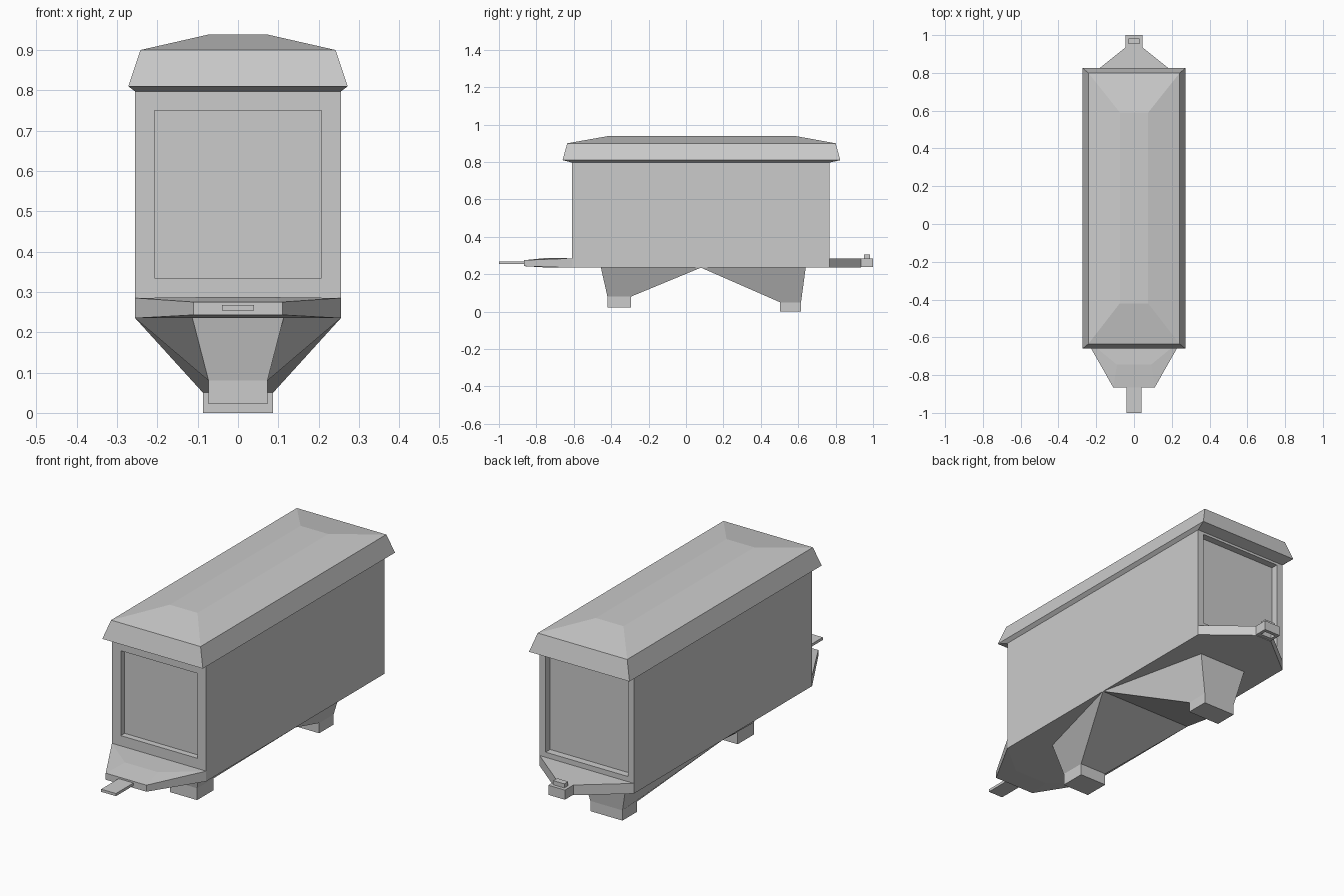
import bpy, bmesh

if "Cube" in bpy.data.objects:
    bpy.data.objects.remove(bpy.data.objects["Cube"])


def loft(name, rings):
    """Skin a stack of four-point rings and cap both ends."""
    bm = bmesh.new()
    loops = [[bm.verts.new(p) for p in ring] for ring in rings]
    for a, b in zip(loops, loops[1:]):
        for i in range(4):
            j = (i + 1) % 4
            bm.faces.new((a[i], a[j], b[j], b[i]))
    bm.faces.new(loops[0])
    bm.faces.new(loops[-1])
    bmesh.ops.remove_doubles(bm, verts=bm.verts, dist=0.0005)
    bmesh.ops.recalc_face_normals(bm, faces=bm.faces)
    mesh = bpy.data.meshes.new(name)
    bm.to_mesh(mesh)
    bm.free()
    obj = bpy.data.objects.new(name, mesh)
    bpy.context.collection.objects.link(obj)
    return obj


def upright(w, z0, z1, y):
    """Rectangle facing along y."""
    return [(-w, y, z0), (w, y, z0), (w, y, z1), (-w, y, z1)]


def flat(y0, y1, z, w0, w1=None):
    """Level rectangle or trapezoid, w0 and w1 being half widths at y0 and y1."""
    w1 = w0 if w1 is None else w1
    return [(-w0, y0, z), (w0, y0, z), (w1, y1, z), (-w1, y1, z)]


def nose(y0, w0, z0, y1, w1, z1):
    """Trapezoid whose two ends lie at different heights."""
    return [(-w0, y0, z0), (w0, y0, z0), (w1, y1, z1), (-w1, y1, z1)]


FRONT, BACK, HALF, BASE, EAVE = -0.61, 0.767, 0.255, 0.235, 0.797

# Body with a recessed panel at each end
loft("body", [
    upright(0.207, 0.335, 0.75, FRONT + 0.03),
    upright(0.207, 0.335, 0.75, FRONT),
    upright(HALF, BASE, EAVE, FRONT),
    upright(HALF, BASE, EAVE, BACK),
    upright(0.222, 0.31, 0.785, BACK),
    upright(0.222, 0.31, 0.785, BACK - 0.035),
])

# Overhanging hipped roof
loft("roof", [
    flat(FRONT, BACK, EAVE, HALF),
    flat(-0.66, 0.825, 0.81, 0.272),
    flat(-0.635, 0.80, 0.90, 0.242),
    flat(-0.42, 0.59, 0.938, 0.075),
])

# Front platform with sloped facets, and its tongue
loft("front_platform", [
    nose(FRONT, HALF, BASE, -0.745, 0.09, 0.236),
    nose(FRONT, HALF, BASE, -0.865, 0.11, 0.243),
    nose(FRONT, HALF, 0.285, -0.865, 0.11, 0.275),
    nose(FRONT, HALF, 0.285, -0.745, 0.09, 0.287),
])
loft("front_tongue", [upright(0.04, 0.254, 0.267, y) for y in (-1.0, -0.85)])

# Rear platform, and its coupling block with a socket below and a pin above
loft("rear_platform", [flat(BACK, 0.935, z, HALF, 0.045) for z in (BASE, 0.285)])
loft("rear_coupling", [
    flat(0.953, 0.983, 0.265, 0.03),
    flat(0.953, 0.983, 0.238, 0.03),
    flat(0.935, 1.0, 0.238, 0.045),
    flat(0.935, 1.0, 0.285, 0.045),
    flat(0.953, 0.983, 0.285, 0.03),
    flat(0.953, 0.983, 0.305, 0.03),
])

# Hoppers taper from the full-width middle down to a square spout
for name, y_end, w_end, y0, y1, w, z_neck, z_low in (
        ("front_hopper", -0.455, 0.113, -0.42, -0.295, 0.073, 0.08, 0.022),
        ("rear_hopper", 0.64, 0.13, 0.615, 0.503, 0.087, 0.05, 0.0)):
    loft(name, [
        flat(y_end, 0.08, BASE, w_end, HALF),
        flat(y0, y1, z_neck, w),
        flat(y0, y1, z_low, w),
    ])
